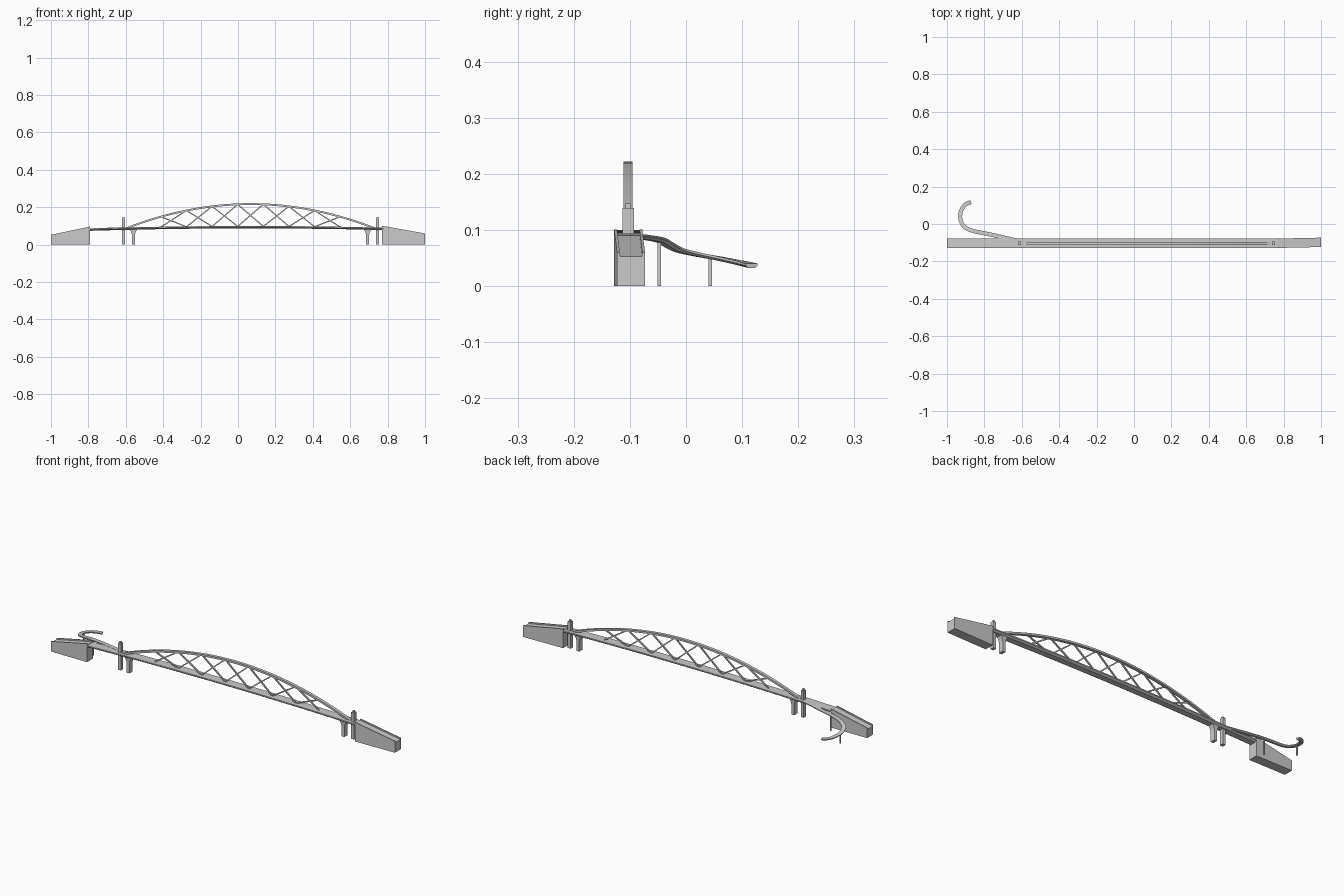
import bpy, bmesh, math
from mathutils import Vector

if "Cube" in bpy.data.objects:
    bpy.data.objects.remove(bpy.data.objects["Cube"])

YC = -0.103   # bridge centre line
XC = 0.067    # middle of the arch span


def make(name, bm):
    bmesh.ops.recalc_face_normals(bm, faces=bm.faces)
    me = bpy.data.meshes.new(name)
    bm.to_mesh(me)
    bm.free()
    ob = bpy.data.objects.new(name, me)
    bpy.context.collection.objects.link(ob)
    return ob


def loft(name, rings):
    """Skin a list of closed sections and cap both ends."""
    bm = bmesh.new()
    vs = [[bm.verts.new(p) for p in r] for r in rings]
    n = len(rings[0])
    for a, b in zip(vs, vs[1:]):
        for i in range(n):
            j = (i + 1) % n
            bm.faces.new((a[i], a[j], b[j], b[i]))
    bm.faces.new(vs[0])
    bm.faces.new(vs[-1][::-1])
    return make(name, bm)


def rect(x, y, z, w, d):
    return [(x + sx * w / 2, y + sy * d / 2, z)
            for sx, sy in ((-1, -1), (1, -1), (1, 1), (-1, 1))]


def column(name, x, y, steps):
    """Upright of rectangular sections: (z, x width, y width)."""
    return loft(name, [rect(x, y, z, w, d) for z, w, d in steps])


def deck_z(x):
    return 0.100 - 0.013 * ((x - XC) / 0.86) ** 2


def arch_z(x):
    return 0.217 - 0.128 * ((x - XC) / 0.66) ** 2


def bar(name, a, b, t, d):
    """Flat bar in the plane of the arch."""
    a, b = Vector(a), Vector(b)
    n = (b - a).cross(Vector((0, 1, 0))).normalized() * t / 2
    s = Vector((0, d / 2, 0))
    return loft(name, [[p - n - s, p + n - s, p + n + s, p - n + s] for p in (a, b)])


# Main deck: shallow box girder with tapered underside
rings = []
for i in range(25):
    x = -0.80 + 1.59 * i / 24
    z = deck_z(x)
    rings.append([(x, YC + y, z + dz) for y, dz in
                  ((-.025, 0), (.025, 0), (.025, -.006), (.015, -.013), (-.015, -.013), (-.025, -.006))])
loft("deck", rings)

# Single central arch
rings = []
for i in range(41):
    x = XC - 0.66 + 1.32 * i / 40
    slope = -2 * 0.128 * (x - XC) / 0.66 ** 2
    n = Vector((-slope, 0, 1)).normalized() * 0.005
    p = Vector((x, YC, arch_z(x)))
    s = Vector((0, 0.008, 0))
    rings.append([p - n - s, p + n - s, p + n + s, p - n + s])
loft("arch", rings)

# Crossed hangers
nodes = [XC + 0.137 * (k - 3.5) for k in range(8)]
for i in range(8):
    for j in (i - 1, i + 1):
        if 0 <= j < 8:
            bar("hanger", (nodes[i], YC, deck_z(nodes[i]) - .002),
                (nodes[j], YC, arch_z(nodes[j])), 0.006, 0.007)

# Flared piers and end towers
for s in (-1, 1):
    column("pier", XC + s * 0.626, YC, [(0, .016, .026), (.05, .016, .026), (.066, .022, .028),
                                        (.077, .034, .03), (.088, .046, .03)])
    column("tower", XC + s * 0.679, YC, [(0, .017, .02), (.139, .017, .02),
                                         (.1391, .010, .01), (.147, .010, .01)])


# Abutments: solid ramp with a raised parapet on each side
def abutment(name, x0, y0, z0, x1, y1, z1):
    rings = []
    for x, y, z in ((x0, y0, z0), (x1, y1, z1)):
        w, t, h = .025, .005, .007
        rings.append([(x, y - w, 0), (x, y + w, 0), (x, y + w, z), (x, y + w - t, z),
                      (x, y + w - t, z - h), (x, y - w + t, z - h), (x, y - w + t, z), (x, y - w, z)])
    loft(name, rings)


abutment("left_abutment", -1, YC, .053, -.79, YC, .097)
abutment("right_abutment", .77, YC, .101, 1, YC + .005, .060)

# Curling side ramp, swept along a smooth path
path = [(-.60, -.092, .092), (-.66, -.081, .0915), (-.75, -.060, .0885), (-.82, -.046, .085),
        (-.87, -.034, .078), (-.908, -.014, .068), (-.926, .018, .0605), (-.929, .05, .0545),
        (-.919, .082, .048), (-.900, .105, .043), (-.872, .117, .040)]
P = [Vector(p) for p in path]
pts = []
for i in range(len(P) - 1):
    a, b, c, d = P[max(i - 1, 0)], P[i], P[i + 1], P[min(i + 2, len(P) - 1)]
    for k in range(4):
        t = k / 4
        pts.append(0.5 * (2 * b + (c - a) * t + (2 * a - 5 * b + 4 * c - d) * t * t
                          + (3 * b - a - 3 * c + d) * t ** 3))
pts.append(P[-1])
rings = []
for i, p in enumerate(pts):
    d = pts[min(i + 1, len(pts) - 1)] - pts[max(i - 1, 0)]
    s = Vector((-d.y, d.x, 0)).normalized()
    rings.append([p + s * u + Vector((0, 0, v)) for u, v in
                  ((-.011, 0), (.011, 0), (.011, -.004), (.006, -.008), (-.006, -.008), (-.011, -.004))])
loft("side_ramp", rings)

# Slim columns under the side ramp
for x, y, z in ((-.81, -.048, .081), (-.929, .043, .051)):
    column("ramp_column", x, y, [(0, .006, .006), (z, .006, .006)])
